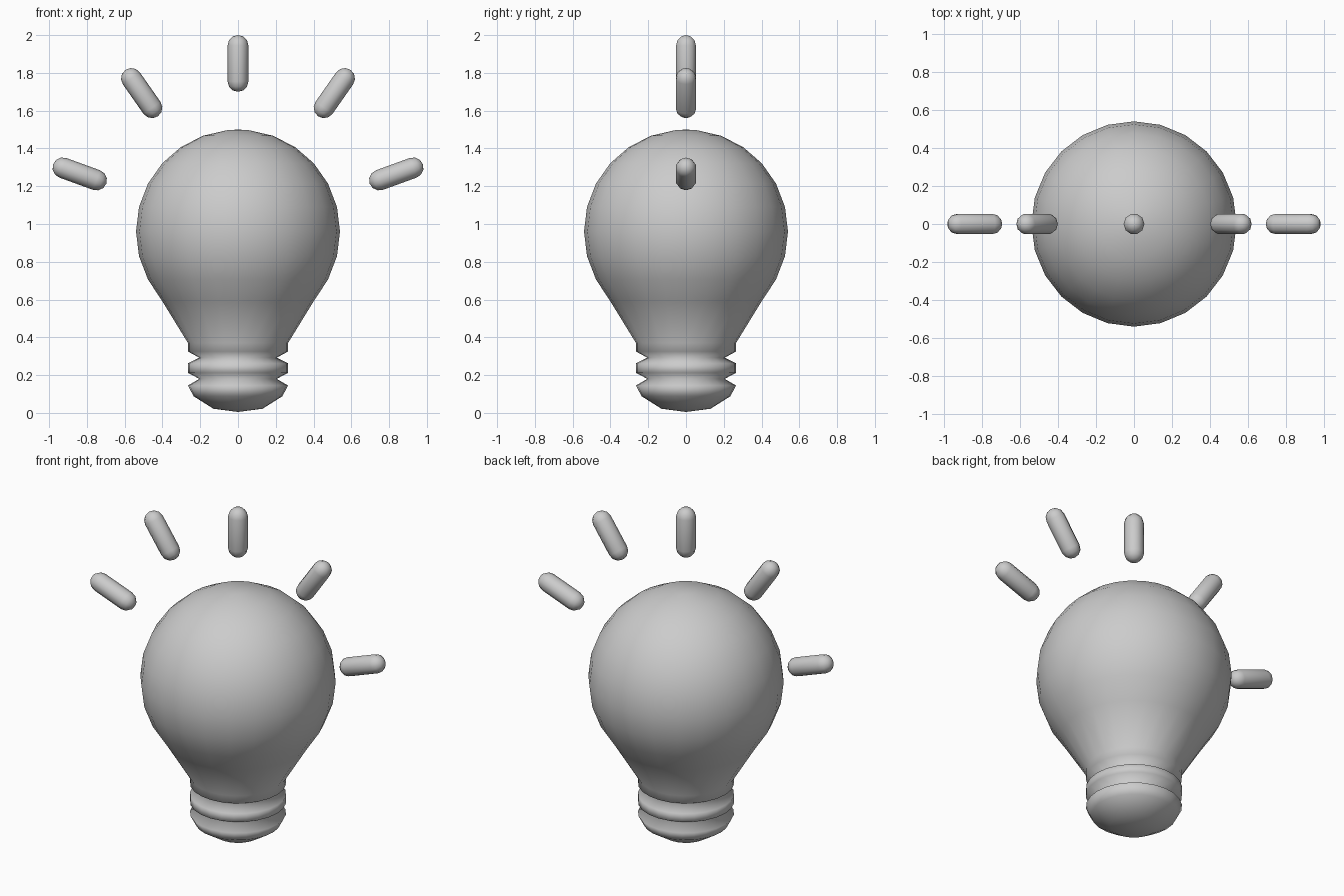
import bpy, bmesh
from math import sin, cos, pi, radians

if "Cube" in bpy.data.objects:
    bpy.data.objects.remove(bpy.data.objects["Cube"])


def lathe(name, profile, sides, location=(0, 0, 0), tilt=0.0):
    """Revolve an (r, z) profile with both ends on the axis."""
    bm = bmesh.new()
    rings = []
    for r, z in profile:
        if r < 1e-5:
            rings.append([bm.verts.new((0, 0, z))] * sides)
        else:
            rings.append([bm.verts.new((r * cos(2 * pi * i / sides),
                                        r * sin(2 * pi * i / sides), z))
                          for i in range(sides)])
    for a, b in zip(rings, rings[1:]):
        for i in range(sides):
            j = (i + 1) % sides
            bm.faces.new(list(dict.fromkeys((a[i], a[j], b[j], b[i]))))
    bmesh.ops.recalc_face_normals(bm, faces=bm.faces)
    mesh = bpy.data.meshes.new(name)
    bm.to_mesh(mesh)
    bm.free()
    mesh.shade_smooth()
    obj = bpy.data.objects.new(name, mesh)
    obj.location = location
    obj.rotation_euler = (0, tilt, 0)
    bpy.context.collection.objects.link(obj)
    return obj


# Bulb: grooved screw base and neck, then the round glass
R, CZ = 0.54, 0.96
base = [(0, 0.005), (0.13, 0.022), (0.235, 0.088), (0.265, 0.145),
        (0.205, 0.18), (0.265, 0.212), (0.265, 0.262), (0.205, 0.292),
        (0.265, 0.325), (0.265, 0.37), (0.40, 0.59)]
glass = [(R * cos(radians(a)), CZ + R * sin(radians(a)))
         for a in range(-28, 90, 14)]
glass = [p for p in glass if p[0] > 0.03] + [(0, CZ + R)]
lathe("light_bulb", base + glass, 24)

# Rays: capsules fanned around the glass
r, half = 0.055, 0.095
cap = [(r * cos(radians(a)), half + r * sin(radians(a))) for a in (0, 30, 60)] + [(0, half + r)]
capsule = [(x, -z) for x, z in reversed(cap)] + cap
lathe("ray_top", capsule, 10, (0, 0, 1.85))
for side, s in (("left", -1), ("right", 1)):
    lathe("ray_upper_" + side, capsule, 10, (s * 0.51, 0, 1.693), s * radians(35))
    lathe("ray_lower_" + side, capsule, 10, (s * 0.838, 0, 1.265), s * radians(70))
